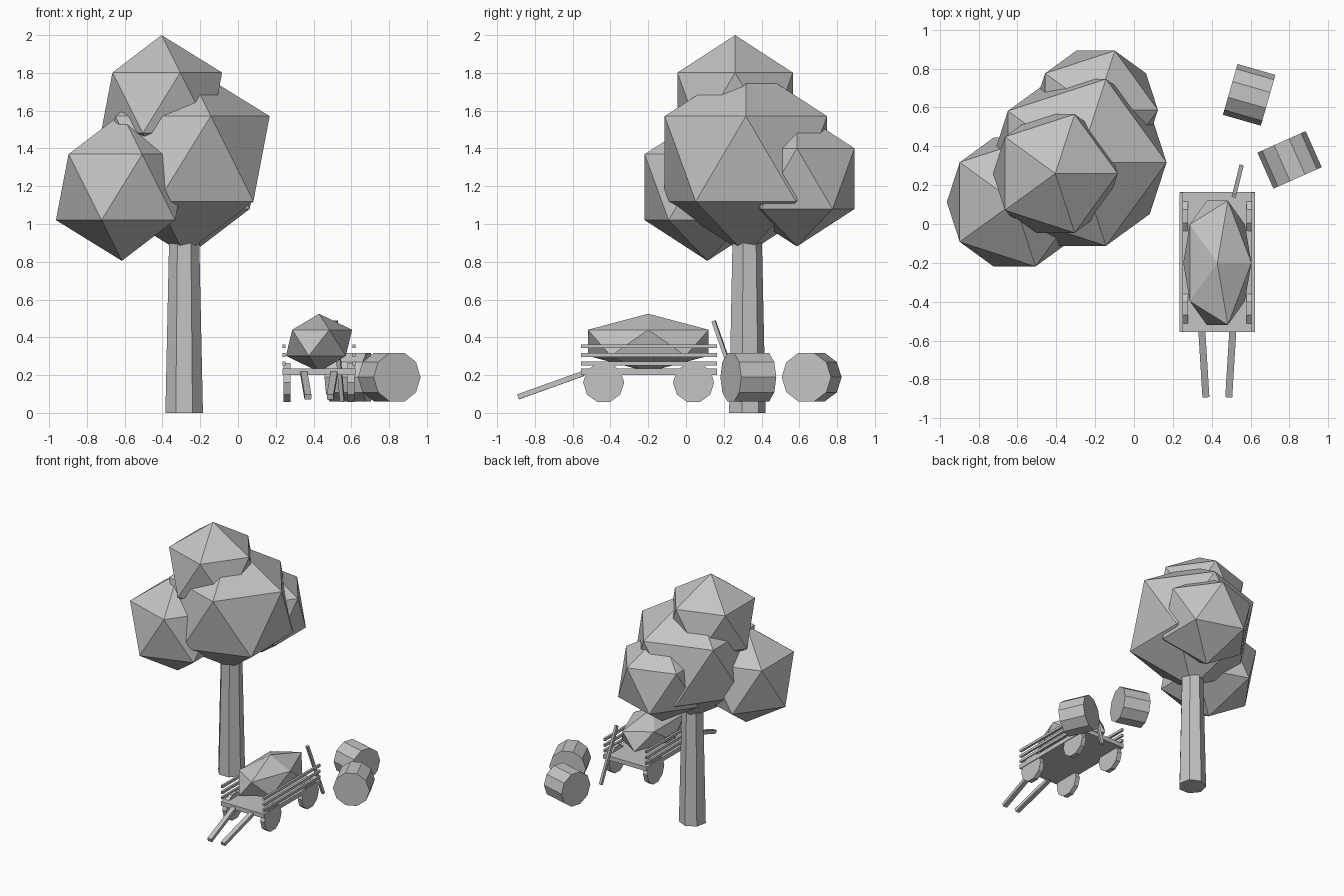
import bpy, bmesh, math
from mathutils import Vector, Matrix

if "Cube" in bpy.data.objects:
    bpy.data.objects.remove(bpy.data.objects["Cube"])

# The whole model is one plain grey
GREY = bpy.data.materials.new("plain grey")
GREY.diffuse_color = (0.55, 0.55, 0.55, 1)
GREY.use_nodes = True
GREY.node_tree.nodes["Principled BSDF"].inputs["Base Color"].default_value = GREY.diffuse_color


def finish(name, bm, matrix):
    bmesh.ops.transform(bm, matrix=matrix, verts=bm.verts)
    bmesh.ops.recalc_face_normals(bm, faces=bm.faces)
    me = bpy.data.meshes.new(name)
    bm.to_mesh(me)
    bm.free()
    me.materials.append(GREY)
    ob = bpy.data.objects.new(name, me)
    bpy.context.collection.objects.link(ob)
    return ob


def blob(name, centre, radii):
    bm = bmesh.new()
    bmesh.ops.create_icosphere(bm, subdivisions=1, radius=1)
    finish(name, bm, Matrix.Translation(centre) @ Matrix.Diagonal((*radii, 1)))


def box(name, centre, size):
    bm = bmesh.new()
    bmesh.ops.create_cube(bm, size=1)
    finish(name, bm, Matrix.Translation(centre) @ Matrix.Diagonal((*size, 1)))


def bar(name, a, b, width, thick):
    # box stretched between two points
    a, b = Vector(a), Vector(b)
    bm = bmesh.new()
    bmesh.ops.create_cube(bm, size=1)
    d = b - a
    rot = d.to_track_quat('Y', 'Z').to_matrix().to_4x4()
    finish(name, bm, Matrix.Translation((a + b) / 2) @ rot
           @ Matrix.Diagonal((width, d.length, thick, 1)))


def disc(name, centre, radius, length, angle):
    # ten-sided lying cylinder: flat on top, axis at an angle in the ground plane
    bm = bmesh.new()
    bmesh.ops.create_cone(bm, cap_ends=True, segments=10, radius1=radius,
                          radius2=radius, depth=length)
    bmesh.ops.rotate(bm, verts=bm.verts, matrix=Matrix.Rotation(math.pi / 2, 3, 'Y'))
    # turn until a vertex points sideways
    v = bm.verts[:][0].co
    turn = math.atan2(v.z, v.y)
    bmesh.ops.rotate(bm, verts=bm.verts, matrix=Matrix.Rotation(-turn, 3, 'X'))
    finish(name, bm, Matrix.Translation(centre)
           @ Matrix.Rotation(math.radians(angle), 4, 'Z'))


# Tree trunk: seven-sided taper with an edge at the back
bm = bmesh.new()
rings = []
for r, z in ((0.102, 0.0), (0.08, 1.0)):
    rings.append([bm.verts.new((r * math.sin(math.tau * k / 7),
                                r * math.cos(math.tau * k / 7), z)) for k in range(7)])
for k in range(7):
    j = (k + 1) % 7
    bm.faces.new((rings[0][k], rings[0][j], rings[1][j], rings[1][k]))
for ring in rings:
    bm.faces.new(ring)
finish("tree_trunk", bm, Matrix.Translation((-0.285, 0.32, 0)))

# Tree crown
for name, c, r in (("crown_middle", (-0.284, 0.317, 1.345), 0.505),
                   ("crown_left", (-0.615, 0.113, 1.195), 0.39),
                   ("crown_top", (-0.405, 0.26, 1.641), 0.359),
                   ("crown_back", (-0.198, 0.587, 1.24), 0.359)):
    blob(name, c, (r, r, r))

# Cart bed, rails and wheels
CX, CY = 0.429, -0.196
box("cart_bed", (CX, CY, 0.217), (0.385, 0.722, 0.034))
for s, side in ((-1, "left"), (1, "right")):
    for i, z in enumerate((0.262, 0.306, 0.353)):
        box(f"{side}_rail_{i + 1}", (CX + s * 0.185, CY, z), (0.017, 0.718, 0.02))
    for y, end in ((-0.436, "front"), (0.04, "back")):
        disc(f"{end}_{side}_wheel", (CX + s * 0.169, y, 0.161), 0.109, 0.037, 0)
    # Pulling shafts
    bar(f"{side}_shaft", (CX + s * 0.08, -0.545, 0.208), (CX + s * 0.059, -0.888, 0.085),
        0.036, 0.028)

# Hay on the cart
blob("hay_heap", (CX, -0.2, 0.371), (0.196, 0.376, 0.154))

# Leaning tool handle
bar("leaning_handle", (0.515, 0.146, 0.487), (0.552, 0.295, 0.06), 0.022, 0.02)

# Round hay bales
disc("back_bale", (0.593, 0.665, 0.189), 0.136, 0.203, -16)
disc("side_bale", (0.801, 0.33, 0.189), 0.136, 0.203, -66)
